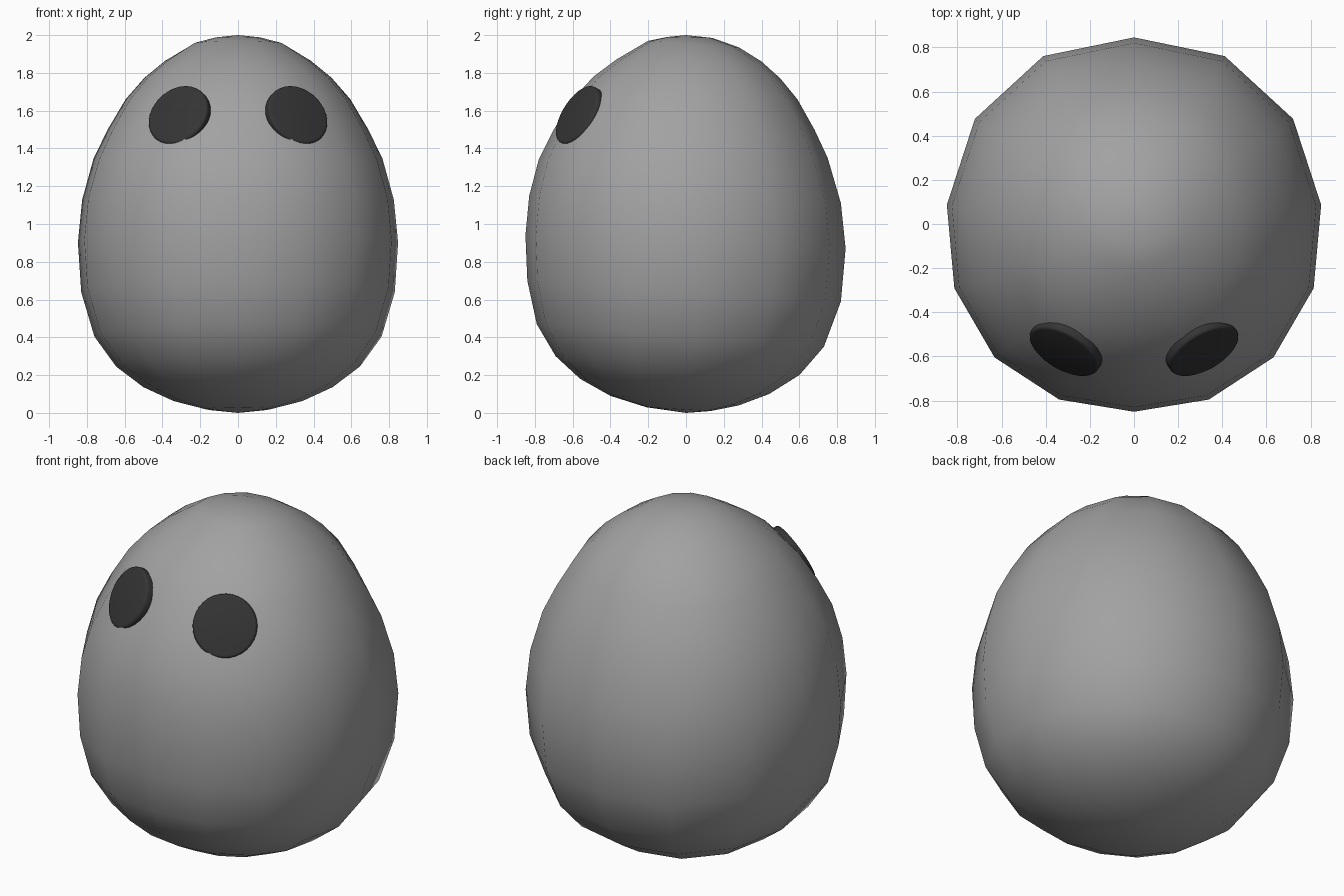
import bpy, bmesh, math
from mathutils import Vector

if "Cube" in bpy.data.objects:
    bpy.data.objects.remove(bpy.data.objects["Cube"])


def material(name, value):
    m = bpy.data.materials.new(name)
    m.diffuse_color = (value, value, value, 1)
    m.use_nodes = True
    m.node_tree.nodes["Principled BSDF"].inputs["Base Color"].default_value = m.diffuse_color
    return m


grey = material("shell grey", 0.36)
dark = material("eye charcoal", 0.035)


def add_object(name, bm, mat):
    bmesh.ops.recalc_face_normals(bm, faces=bm.faces)
    mesh = bpy.data.meshes.new(name)
    bm.to_mesh(mesh)
    bm.free()
    mesh.materials.append(mat)
    ob = bpy.data.objects.new(name, mesh)
    bpy.context.collection.objects.link(ob)
    return ob


def smooth(ob, angle):
    bpy.ops.object.select_all(action='DESELECT')
    ob.select_set(True)
    bpy.context.view_layer.objects.active = ob
    bpy.ops.object.shade_smooth_by_angle(angle=math.radians(angle))


# Egg body: slightly tilted 14-sided rings, each given by its front and back (y, z)
half = [(0, 1), (.485, .9), (.85, .565), (1, .105),
        (.96, -.34), (.745, -.71), (.40, -.935), (0, -1)]
section = half + [(-x, y) for x, y in half[-2:0:-1]]
rings = [(-.21, .03, .13, .01), (-.40, .09, .28, .04), (-.56, .18, .44, .10),
         (-.69, .30, .60, .20), (-.79, .47, .73, .35), (-.84, .70, .82, .59),
         (-.85, .94, .845, .87), (-.83, 1.15, .82, 1.11), (-.78, 1.34, .75, 1.35),
         (-.70, 1.50, .68, 1.50), (-.60, 1.66, .59, 1.66), (-.49, 1.78, .50, 1.77),
         (-.37, 1.87, .40, 1.86), (-.20, 1.97, .28, 1.935), (-.10, 1.99, .14, 1.985)]
bm = bmesh.new()
loops = []
for yf, zf, yb, zb in rings:
    r, yc, zc = (yb - yf) / 2, (yb + yf) / 2, (zb + zf) / 2
    loops.append([bm.verts.new((r * x, yc + r * y, zc + y * (zb - zf) / 2))
                  for x, y in section])
n = len(section)
for a, b in zip(loops, loops[1:]):
    for i in range(n):
        j = (i + 1) % n
        bm.faces.new((a[i], a[j], b[j], b[i]))
bottom, top = bm.verts.new((0, 0, 0)), bm.verts.new((0, 0, 2))
for i in range(n):
    j = (i + 1) % n
    bm.faces.new((bottom, loops[0][j], loops[0][i]))
    bm.faces.new((top, loops[-1][i], loops[-1][j]))
smooth(add_object("egg_body", bm, grey), 60)

# Eyes: thin round discs with a softened rim
for side, name in ((-1, "left_eye"), (1, "right_eye")):
    bm = bmesh.new()
    bmesh.ops.create_cone(bm, cap_ends=True, segments=32, radius1=.175,
                          radius2=.175, depth=.06)
    rim = [e for e in bm.edges if abs(e.verts[0].co.z - e.verts[1].co.z) < .001]
    bmesh.ops.bevel(bm, geom=rim, offset=.015, segments=3, profile=.5,
                    affect='EDGES')
    eye = add_object(name, bm, dark)
    normal = Vector((side * .44, -.76, .47)).normalized()
    eye.rotation_euler = normal.to_track_quat('Z', 'Y').to_euler()
    eye.location = Vector((side * .305, -.555, 1.565)) + normal * .005
    smooth(eye, 40)
